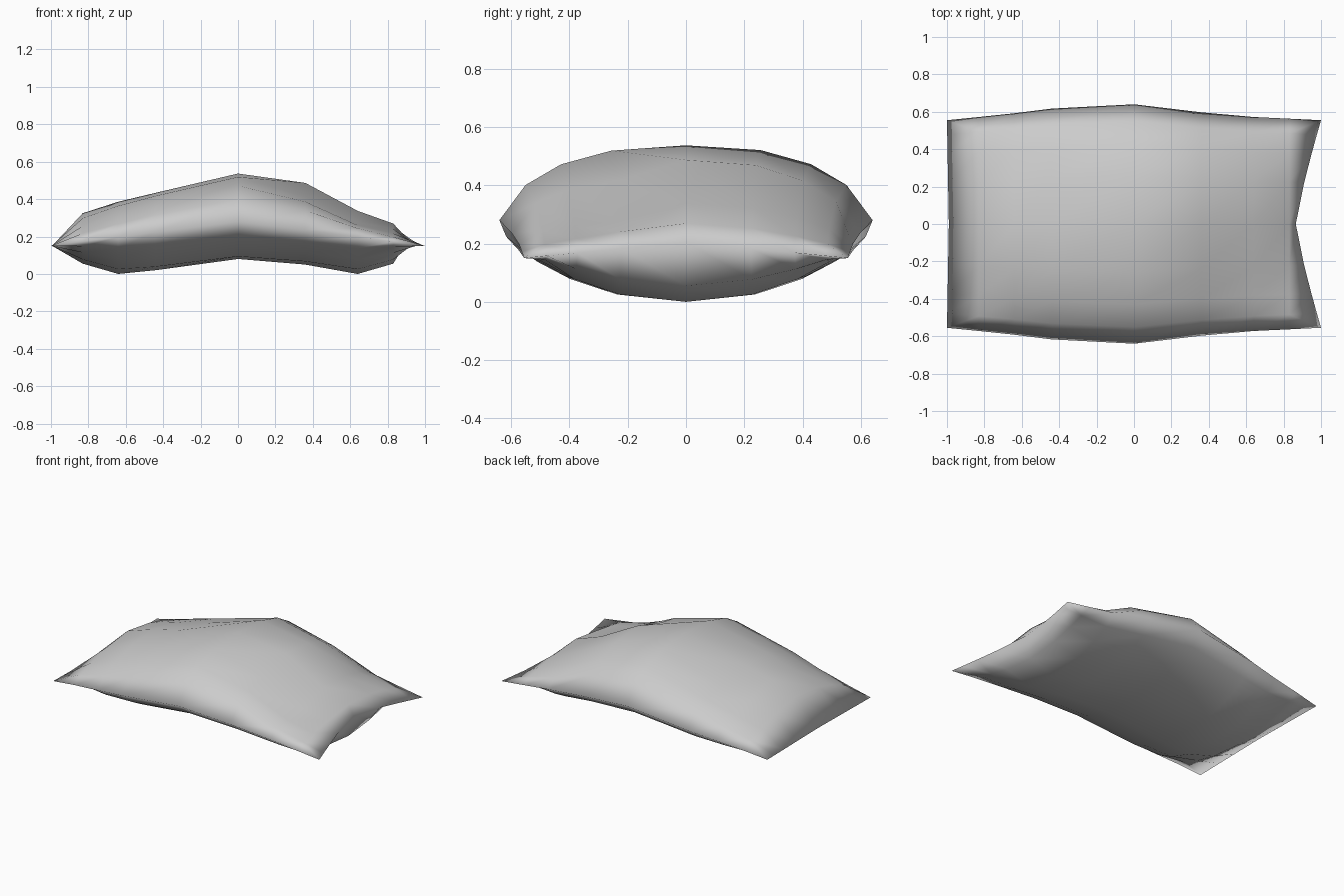
import bpy, bmesh, math

if "Cube" in bpy.data.objects:
    bpy.data.objects.remove(bpy.data.objects["Cube"])

# Column profile: x, half depth, seam height, top height, bottom height, pinch
COLS = [(-1.0, .555, .15, .15, .15, 0), (-.83, .572, .175, .325, .055, .5),
        (-.64, .592, .197, .387, 0, .25), (-.44, .617, .224, .435, .02, .1),
        (0, .64, .28, .537, .08, 0), (.36, .597, .235, .49, .05, .1),
        (.64, .572, .197, .34, 0, .25), (.83, .563, .172, .27, .055, .5),
        (1.0, .555, .15, .205, .205, 0)]
# Cross-section: position across the depth, puffiness above and below
ROWS = [(-1, 0, 0), (-.86, .47, .38), (-.67, .75, .70), (-.4, .94, .93),
        (0, 1, 1),
        (.4, .94, .93), (.67, .75, .70), (.86, .47, .38), (1, 0, 0)]
# Soft dents in the top: x, y, depth
DENTS = [(.48, -.27, .07), (-.5, .29, .035)]
LAST = len(COLS) - 1


def point(i, j, side):
    x, w, seam, top, bottom, pinch = COLS[i]
    v, up, down = ROWS[j]
    f = (up if side > 0 else down) * (1 - pinch * abs(v) ** 1.5)
    y = v * w
    z = seam + ((top if side > 0 else bottom) - seam) * f
    if i == LAST:                       # right seam is drawn inwards
        x = .865 + .135 * abs(v) ** 1.2
        z = .15 + .055 * (1 - abs(v))
    elif i == 0:                        # left seam is almost straight
        x = -.99 - .01 * abs(v)
    elif side > 0 and f > 0:
        for dx, dy, depth in DENTS:
            z -= depth * math.exp(-((x - dx) / .27) ** 2 - ((y - dy) / .16) ** 2)
    return x, y, z


# Cushion: top and bottom panels sharing one seam
bm = bmesh.new()
verts = {}


def vert(i, j, side):
    if i in (0, LAST) or j in (0, len(ROWS) - 1):
        side = 0
    key = (i, j, side)
    if key not in verts:
        verts[key] = bm.verts.new(point(i, j, side or 1))
    return verts[key]


for side in (1, -1):
    for i in range(LAST):
        for j in range(len(ROWS) - 1):
            quad = [vert(i, j, side), vert(i + 1, j, side),
                    vert(i + 1, j + 1, side), vert(i, j + 1, side)]
            # the two triangles of a corner quad share its pinched diagonal
            if i in (0, LAST - 1) and j in (0, len(ROWS) - 2):
                a = 0 if (i == 0) == (j == 0) else 1
                q = quad[a:] + quad[:a]
                for tri in ([q[0], q[1], q[2]], [q[0], q[2], q[3]]):
                    bm.faces.new(tri if side > 0 else tri[::-1])
            else:
                bm.faces.new(quad if side > 0 else quad[::-1])
bmesh.ops.recalc_face_normals(bm, faces=bm.faces[:])
for face in bm.faces:
    face.smooth = True
mesh = bpy.data.meshes.new("cushion")
bm.to_mesh(mesh)
bm.free()
cushion = bpy.data.objects.new("cushion", mesh)
bpy.context.collection.objects.link(cushion)
